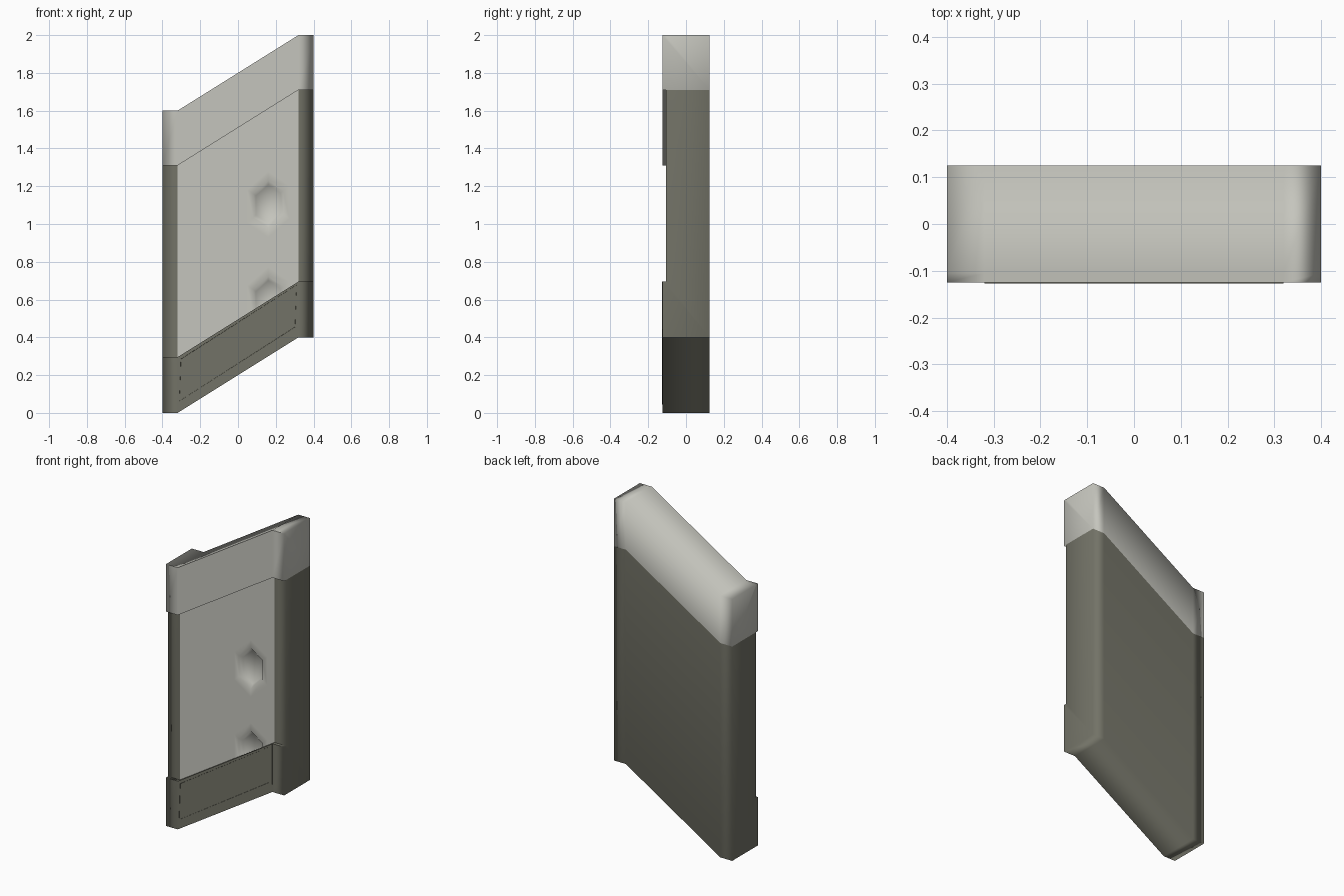
import bpy, bmesh, math
from mathutils import Vector

old = bpy.data.objects.get("Cube")
if old:
    bpy.data.objects.remove(old, do_unlink=True)


def material(name, rgb):
    m = bpy.data.materials.new(name)
    m.use_nodes = True
    m.diffuse_color = (*rgb, 1)
    m.node_tree.nodes["Principled BSDF"].inputs["Base Color"].default_value = (*rgb, 1)
    return m


LIGHT = material("pale stone", (0.56, 0.56, 0.51))
DARK = material("dark stone", (0.17, 0.17, 0.135))

HALF, POST, RISE = 0.4, 0.32, 0.4      # half length, post inner edge, stair rise
BACK, FRONT, WALL = 0.125, -0.125, -0.105
BAR, CAP, TOP = 0.295, 1.31, 1.6


def lift(x, z):
    """Height on the slope; level over both end posts."""
    t = (x + POST) / (2 * POST)
    return z + RISE * min(1, max(0, t))


def finish(name, bm, mat, smooth=True, weighted=False):
    bmesh.ops.recalc_face_normals(bm, faces=bm.faces)
    for f in bm.faces:
        f.smooth = smooth
    mesh = bpy.data.meshes.new(name)
    bm.to_mesh(mesh)
    bm.free()
    mesh.materials.append(mat)
    ob = bpy.data.objects.new(name, mesh)
    bpy.context.collection.objects.link(ob)
    if weighted:
        mod = ob.modifiers.new("area normals", "WEIGHTED_NORMAL")
        mod.keep_sharp = True
    return ob


def sloped_sweep(name, profile, mat, skip=None, sharp=()):
    """Sweep a closed (y, z) profile along the stepped slope."""
    bm = bmesh.new()
    rings = [[bm.verts.new((x, y, lift(x, z))) for y, z in profile]
             for x in (-HALF, -POST, POST, HALF)]
    n = len(profile)
    for s in range(3):
        for i in range(n):
            if s == 1 and i == skip:
                continue
            j = (i + 1) % n
            bm.faces.new((rings[s][i], rings[s][j], rings[s + 1][j], rings[s + 1][i]))
        for i in sharp:
            bm.edges.get((rings[s][i], rings[s + 1][i])).smooth = False
    bm.faces.new(rings[0])
    bm.faces.new(rings[3])
    return finish(name, bm, mat, weighted=True)


# Wall body with its base bar; the middle of the front stays open for the panel
sloped_sweep("wall_body",
             [(FRONT, 0), (FRONT, BAR), (WALL, BAR), (WALL, CAP), (BACK, CAP), (BACK, 0)],
             DARK, skip=2, sharp=(0, 1, 2, 3, 4))

# Top cap, with a lip at the front
sloped_sweep("top_cap",
             [(FRONT, CAP), (FRONT, TOP), (WALL, TOP), (BACK, TOP), (BACK, CAP)],
             LIGHT, sharp=(0, 1, 4))

# Front panel with hexagonal dents
bm = bmesh.new()


def hexagon(cz, scale, y):
    cx, slope = 0.16, 0.1
    pts = []
    for k in range(6):
        a = math.radians(90 + 60 * k)
        x, z = 0.092 * math.cos(a), 0.125 * math.sin(a)
        pts.append(bm.verts.new((cx + scale * x, y, cz + scale * (z + slope * x))))
    return pts


def loop_edges(verts):
    return [bm.edges.new((a, b)) for a, b in zip(verts, verts[1:] + verts[:1])]


def bridge(a, b):
    for i in range(6):
        j = (i + 1) % 6
        bm.faces.new((a[i], a[j], b[j], b[i]))


outline = [bm.verts.new((x, WALL, lift(x, z)))
           for x, z in ((-POST, 0.06), (POST, 0.06), (POST, CAP), (-POST, CAP))]
edges = loop_edges(outline)
dents = []
for cz in (1.105, 0.598):
    ring = hexagon(cz, 1.4, WALL)
    edges += loop_edges(ring)
    dents.append((cz, ring))
bmesh.ops.triangle_fill(bm, edges=edges, use_beauty=True, normal=Vector((0, -1, 0)))
# clear any fill inside the dent outlines before shaping them
bmesh.ops.delete(bm, context="FACES_ONLY",
                 geom=[f for f in bm.faces
                       if any(all(v in r for v in f.verts) for _, r in dents)])
for cz, ring in dents:
    rim = hexagon(cz, 1.0, WALL)
    floor = hexagon(cz, 0.82, WALL + 0.02)
    bridge(ring, rim)
    bridge(rim, floor)
    bm.faces.new(floor)
panel = finish("front_panel", bm, LIGHT)
if sum(p.normal.y * p.area for p in panel.data.polygons) > 0:
    panel.data.flip_normals()

# Base plate on the bar, with a shallow recessed field
bm = bmesh.new()
plate = bm.faces.new([bm.verts.new((x, FRONT - 0.002, lift(x, z)))
                      for x, z in ((-POST, 0.045), (POST, 0.045), (POST, BAR), (-POST, BAR))])
side = bmesh.ops.extrude_face_region(bm, geom=[plate])
bmesh.ops.translate(bm, vec=(0, 0.004, 0),
                    verts=[v for v in side["geom"] if isinstance(v, bmesh.types.BMVert)])
bmesh.ops.recalc_face_normals(bm, faces=bm.faces)
face = min(bm.faces, key=lambda f: f.calc_center_median().y)
bmesh.ops.inset_region(bm, faces=[face], thickness=0.02, depth=0)
bmesh.ops.inset_region(bm, faces=[face], thickness=0.001, depth=-0.0015)
finish("base_plate", bm, DARK, smooth=False)
